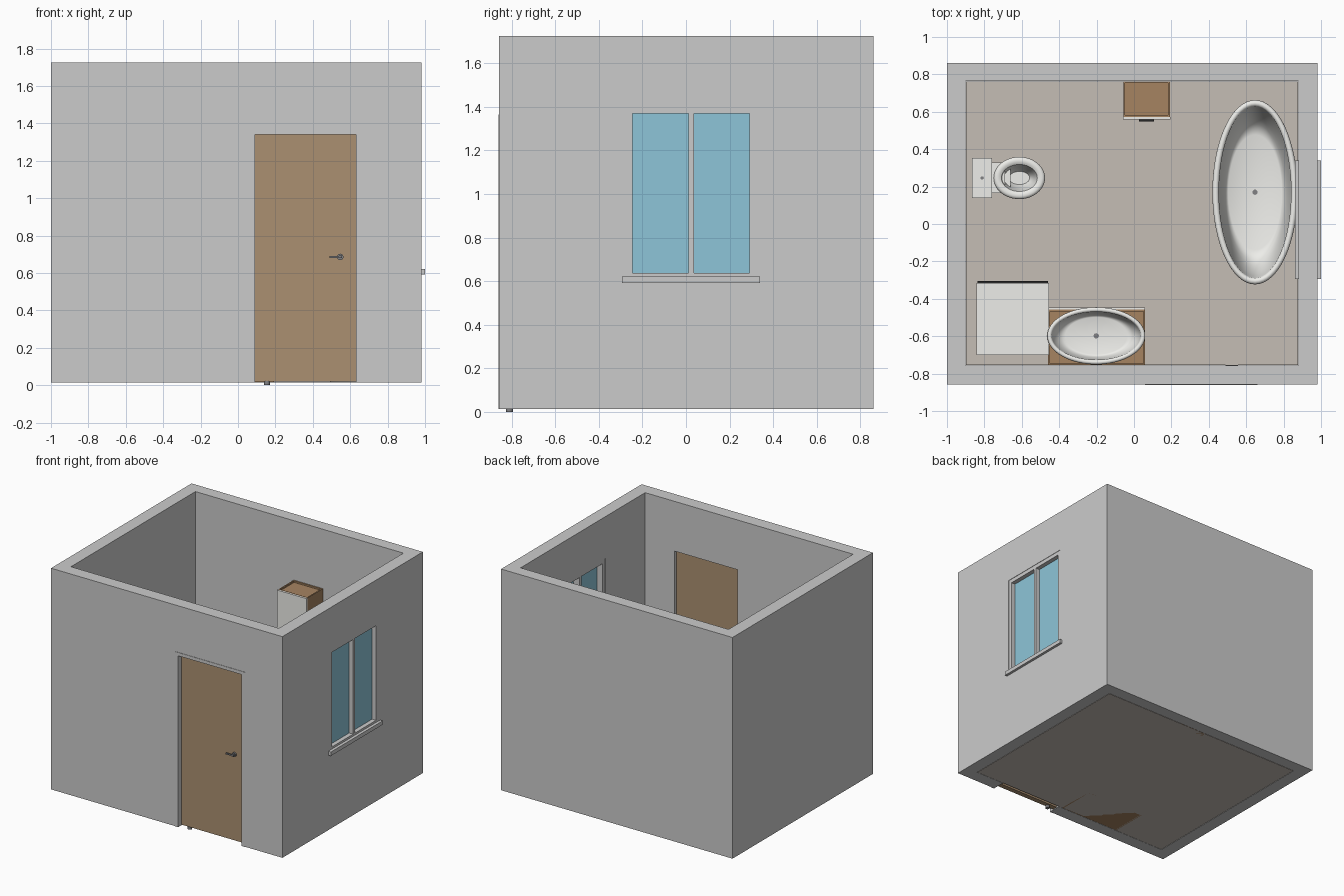
import bpy, bmesh, math
from mathutils import Matrix, Vector

if "Cube" in bpy.data.objects:
    bpy.data.objects.remove(bpy.data.objects["Cube"])


def mat(name, r, g, b):
    m = bpy.data.materials.new(name)
    m.diffuse_color = (r, g, b, 1)
    m.use_nodes = True
    m.node_tree.nodes["Principled BSDF"].inputs["Base Color"].default_value = m.diffuse_color
    return m


DOOR = mat("door_wood", .41, .28, .165)
WOOD = mat("cabinet_wood", .38, .23, .12)
GLASS = mat("glass", .27, .56, .69)
FLOOR = mat("floor_tile", .56, .51, .46)
FRAME = mat("frame_grey", .56, .56, .56)
WHITE = mat("ceramic", .85, .85, .82)
METAL = mat("metal", .22, .22, .23)
BLACK = mat("black", .02, .02, .02)


def finish(bm, name, material=None, smooth=False):
    bmesh.ops.recalc_face_normals(bm, faces=bm.faces)
    me = bpy.data.meshes.new(name)
    bm.to_mesh(me)
    bm.free()
    ob = bpy.data.objects.new(name, me)
    bpy.context.collection.objects.link(ob)
    if material:
        me.materials.append(material)
    if smooth:
        bpy.ops.object.select_all(action='DESELECT')
        ob.select_set(True)
        bpy.context.view_layer.objects.active = ob
        bpy.ops.object.shade_smooth_by_angle(angle=math.radians(40))
    return ob


def add_box(bm, x0, x1, y0, y1, z0, z1):
    m = Matrix.Translation(((x0 + x1) / 2, (y0 + y1) / 2, (z0 + z1) / 2))
    bmesh.ops.create_cube(bm, size=1, matrix=m @ Matrix.Diagonal((x1 - x0, y1 - y0, z1 - z0, 1)))


def boxes(name, material, *dims):
    bm = bmesh.new()
    for d in dims:
        add_box(bm, *d)
    return finish(bm, name, material)


def disc(name, material, center, r, depth, axis='Z', seg=24):
    bm = bmesh.new()
    rot = Matrix.Rotation(math.pi / 2, 4, 'X') if axis == 'Y' else Matrix()
    bmesh.ops.create_cone(bm, cap_ends=True, segments=seg, radius1=r, radius2=r, depth=depth,
                          matrix=Matrix.Translation(center) @ rot)
    return finish(bm, name, material, True)


def oval(name, material, cx, cy, rings, seg=64):
    """Loft elliptical rings (rx, ry, z, x shift) and cap both ends."""
    bm = bmesh.new()
    loops = []
    for rx, ry, z, dx in rings:
        loops.append([bm.verts.new((cx + dx + rx * math.cos(2 * math.pi * i / seg),
                                    cy + ry * math.sin(2 * math.pi * i / seg), z)) for i in range(seg)])
    for a, b in zip(loops, loops[1:]):
        for i in range(seg):
            j = (i + 1) % seg
            bm.faces.new((a[i], a[j], b[j], b[i]))
    bm.faces.new(loops[0])
    bm.faces.new(loops[-1])
    return finish(bm, name, material, True)


def basin(name, cx, cy, rx, ry, frx, fry, z0, z1, lip, base):
    """Oval vessel: tapered outside, rounded lip, sloped inside down to a flat floor."""
    h, rings = z1 - z0, []
    for t in (0, .08, .3, .55, .8):
        k = base + (.93 - base) * math.sin(t / .8 * math.pi / 2)
        rings.append((rx * k, ry * k, z0 + (h - lip) * t / .8 * .97, 0))
    for i in range(9):
        a = math.pi * (i / 8 * 1.15 - .15)
        d = lip / 2 * (1 - math.cos(a))
        rings.append((rx - d, ry - d, z1 - lip / 2 + lip / 2 * math.sin(a), 0))
    top, floor = z1 - lip / 2, z0 + h * .14
    for i in range(1, 8):
        t = i / 7
        k = t ** 1.4
        rings.append((rx - lip + (frx - rx + lip) * k, ry - lip + (fry - ry + lip) * k,
                      top + (floor - top) * math.sin(t * math.pi / 2), 0))
    oval(name, WHITE, cx, cy, rings)
    disc(name + "_drain", METAL, (cx, cy, floor + .002), .014, .008)


# Room shell with door and window openings
walls = boxes("walls", None, (-1, .98, -.857, .86, .014, 1.725))
cuts = [boxes("room_cut", None, (-.9, .88, -.757, .765, -.1, 2)),
        boxes("door_cut", None, (.06, .66, -1, -.7, -.1, 1.365)),
        boxes("window_cut", None, (.8, 1.1, -.275, .32, .6, 1.4))]
bpy.context.view_layer.objects.active = walls
for c in cuts:
    m = walls.modifiers.new("cut", 'BOOLEAN')
    m.operation, m.solver, m.object = 'DIFFERENCE', 'EXACT', c
    bpy.ops.object.modifier_apply(modifier=m.name)
    bpy.data.objects.remove(c)
boxes("floor", FLOOR, (-.897, .877, -.755, .762, .014, .018))

# Door with frame, lever handles and floor pivot
boxes("door_frame", FRAME, (.06, .09, -.86, -.757, .014, 1.365), (.63, .66, -.86, -.757, .014, 1.365),
      (.09, .63, -.86, -.757, 1.34, 1.365))
boxes("door", DOOR, (.09, .63, -.822, -.782, .02, 1.34))
for side, face in ((-1, -.822), (1, -.782)):
    label = "outer" if side < 0 else "inner"
    disc(label + "_handle_rose", METAL, (.547, face + side * .006, .686), .017, .012, 'Y')
    y0, y1 = sorted((face + side * .018, face + side * .028))
    s0, s1 = sorted((face, face + side * .028))
    boxes(label + "_door_lever", METAL, (.49, .555, y0, y1, .681, .691), (.54, .555, s0, s1, .679, .693))
disc("door_pivot", METAL, (.155, -.81, .011), .016, .022)

# Window: frame, mullion, panes, through sill
boxes("window_frame", FRAME, (.885, .977, -.275, -.245, .62, 1.4), (.885, .977, .292, .32, .62, 1.4),
      (.885, .977, -.245, .292, 1.37, 1.4), (.885, .977, -.245, .292, .62, .638),
      (.885, .977, .012, .037, .638, 1.37))
boxes("window_panes", GLASS, (.935, .943, -.245, .012, .638, 1.37), (.935, .943, .037, .292, .638, 1.37))
boxes("window_sill", FRAME, (.86, 1, -.293, .34, .592, .622))


def cabinet(name, x0, x1, y0, y1, z1, t=.01):
    """Wooden carcass whose top panel sits below the side walls."""
    boxes(name, WOOD, (x0, x0 + t, y0, y1, .014, z1), (x1 - t, x1, y0, y1, .014, z1),
          (x0 + t, x1 - t, y0, y0 + t, .014, z1), (x0 + t, x1 - t, y1 - t, y1, .014, z1),
          (x0 + t, x1 - t, y0 + t, y1 - t, .014, .03), (x0 + t, x1 - t, y0 + t, y1 - t, z1 - .025, z1 - .012))


# Tall cabinet on the back wall
cabinet("tall_cabinet", -.057, .193, .572, .763, 1.267)
for n, (a, b, hz) in enumerate(((.03, .64, .59), (.65, 1.267, .70))):
    boxes(f"tall_cabinet_door_{n}", WHITE, (-.06, .196, .56, .572, a, b))
    boxes(f"tall_cabinet_handle_{n}", BLACK, (.027, .107, .549, .56, hz, hz + .012))

# Vanity with oval wash basin
cabinet("vanity", -.46, .06, -.755, -.458, .47)
for n, x in enumerate((-.46, -.198)):
    boxes(f"vanity_door_{n}", WHITE, (x, x + .258, -.458, -.446, .03, .47))
basin("wash_basin", -.202, -.598, .262, .153, .165, .1, .455, .585, .025, .6)

# Bathtub
basin("bathtub", .647, .17, .228, .493, .143, .307, .016, .39, .035, .68)

# Washing machine facing the back
boxes("washing_machine", WHITE, (-.843, -.455, -.7, -.315, .016, .55))
boxes("washer_control_panel", BLACK, (-.838, -.46, -.315, -.306, .47, .54))
disc("washer_door_ring", FRAME, (-.649, -.312, .26), .14, .01, 'Y', 48)
disc("washer_door_glass", BLACK, (-.649, -.3105, .26), .105, .011, 'Y', 48)

# Toilet: tank, button, rear neck, hollow bowl with seat
tank = boxes("toilet_tank", WHITE, (-.863, -.763, .143, .35, .25, .48), (-.866, -.76, .14, .353, .48, .5))
disc("flush_button", METAL, (-.812, .246, .502), .009, .008)
boxes("toilet_neck", WHITE, (-.77, -.69, .165, .328, .2, .262), (-.83, -.66, .185, .308, .016, .21))
oval("toilet_bowl", WHITE, -.613, .246, [
    (.085, .07, .016, -.04), (.082, .066, .06, -.04), (.095, .08, .13, -.03), (.12, .1, .2, -.01),
    (.128, .105, .245, 0), (.136, .112, .255, 0), (.137, .113, .265, 0), (.132, .108, .274, 0),
    (.122, .098, .278, 0), (.108, .083, .277, 0), (.096, .072, .27, 0), (.09, .067, .25, 0),
    (.08, .057, .2, 0), (.066, .045, .16, 0), (.055, .035, .14, 0)], 48)
